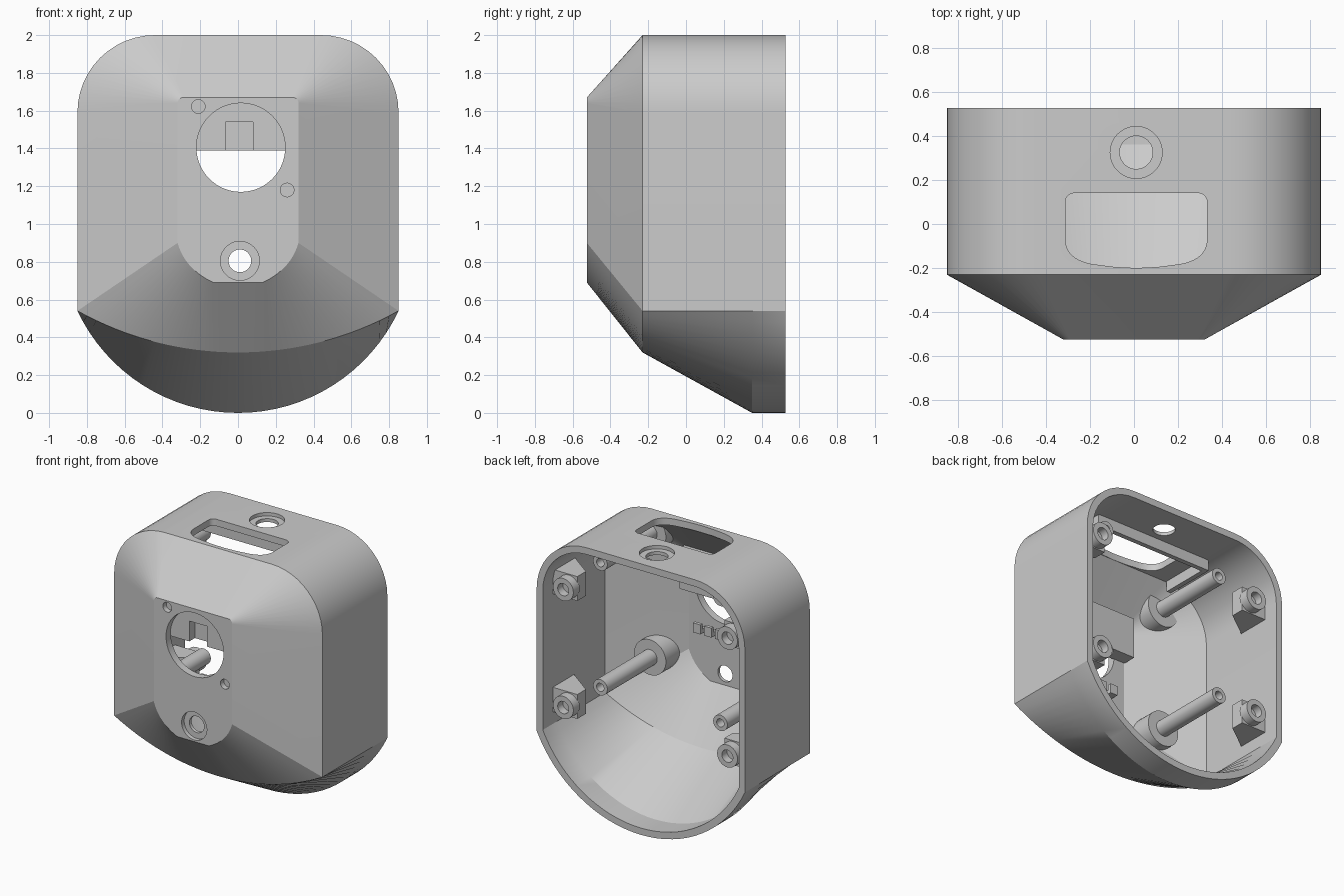
import bpy, bmesh, math
from mathutils import Vector
from mathutils.bvhtree import BVHTree

if "Cube" in bpy.data.objects:
    bpy.data.objects.remove(bpy.data.objects["Cube"])


def loft(name, rings, angle=30):
    """Closed solid skinned through rings that share a point count."""
    bm = bmesh.new()
    loops = [[bm.verts.new(p) for p in r] for r in rings]
    n = len(loops[0])
    for a, b in zip(loops, loops[1:]):
        for i in range(n):
            j = (i + 1) % n
            bm.faces.new((a[i], a[j], b[j], b[i]))
    bm.faces.new(loops[0])
    bm.faces.new(loops[-1])
    bmesh.ops.recalc_face_normals(bm, faces=bm.faces)
    me = bpy.data.meshes.new(name)
    bm.to_mesh(me)
    bm.free()
    me.shade_smooth()
    me.set_sharp_from_angle(angle=math.radians(angle))
    ob = bpy.data.objects.new(name, me)
    bpy.context.collection.objects.link(ob)
    return ob


def box(name, x0, x1, y0, y1, z0, z1):
    rect = [(x0, y0), (x1, y0), (x1, y1), (x0, y1)]
    return loft(name, [[(x, y, z) for x, y in rect] for z in (z0, z1)])


def circle_y(x, z, r, y, n=40):
    return [(x + r * math.cos(2 * math.pi * i / n), y, z + r * math.sin(2 * math.pi * i / n)) for i in range(n)]


def circle_z(x, y, r, z, n=40):
    return [(x + r * math.cos(2 * math.pi * i / n), y + r * math.sin(2 * math.pi * i / n), z) for i in range(n)]


def bezier(a, b, c, n):
    a, b, c = Vector(a), Vector(b), Vector(c)
    return [tuple(a * (1 - t) ** 2 + b * 2 * t * (1 - t) + c * t * t) for t in (i / n for i in range(n + 1))]


def corner(w, top, r):
    return [(w - r + r * math.sin(a), top - r + r * math.cos(a)) for a in (i * math.pi / 24 for i in range(13))]


def mirrored(half):
    """Half outline ending on the centre line, completed on the other side."""
    return half + [(-x, z) for x, z in reversed(half[:-1])]


def body_ring(y, w, top, r, zside, zbot):
    h = zside - zbot
    R = (w * w + h * h) / (2 * h)
    a0 = math.asin(w / R)
    arc = [(R * math.sin(a0 * (1 - i / 16)), zbot + R - R * math.cos(a0 * (1 - i / 16))) for i in range(17)]
    return [(x, y, z) for x, z in mirrored(corner(w, top, r) + arc)]


def front_ring(y, w, top, zside, zbot):
    arc = bezier((w, zside), (w - .04, zbot + .07), (.13, zbot), 14) + [(.065, zbot), (0, zbot)]
    return [(x, y, z) for x, z in mirrored(corner(w, top, .03) + arc)]


def cut(target, *cutters):
    for c in cutters:
        m = target.modifiers.new("cut", 'BOOLEAN')
        m.operation, m.solver, m.object = 'DIFFERENCE', 'EXACT', c
        bpy.context.view_layer.objects.active = target
        bpy.ops.object.modifier_apply(modifier=m.name)
        bpy.data.objects.remove(c)
    target.data.set_sharp_from_angle(angle=math.radians(22))


# Hollow housing: outside front to back, then inside back to front
shell = loft("housing", [
    front_ring(-.525, .32, 1.67, .90, .69),
    body_ring(-.23, .85, 2.0, .41, .54, .32),
    body_ring(.35, .85, 2.0, .41, .54, 0),
    body_ring(.527, .85, 2.0, .41, .54, 0),
    body_ring(.527, .80, 1.95, .36, .56, .05),
    body_ring(.36, .80, 1.95, .36, .56, .05),
    body_ring(-.20, .80, 1.95, .36, .56, .36),
    front_ring(-.47, .305, 1.64, .91, .72)], 22)
bm = bmesh.new()
bm.from_mesh(shell.data)
inside = BVHTree.FromBMesh(bm)
bm.free()

# Top window outline with rounder front corners
half = corner(.322, .14, .04) + bezier((.322, -.07), (.32, -.16), (.2, -.182), 10) + [(.1, -.195), (0, -.2)]
window = [(x + .01, y) for x, y in mirrored(half)]


def hole_y(x, z, r, y0, y1):
    return loft("cutter", [circle_y(x, z, r, y, 64) for y in (y0, y1)])


def hole_z(x, y, r, z0, z1):
    return loft("cutter", [circle_z(x, y, r, z, 48) for z in (z0, z1)])


# Front openings, screw recesses, top window and top screw hole
cut(shell,
    hole_y(.015, 1.405, .235, -.6, -.4),
    hole_y(-.21, 1.622, .036, -.6, -.485),
    hole_y(.26, 1.18, .036, -.6, -.485),
    hole_y(.01, .805, .103, -.6, -.495),
    hole_y(.01, .805, .06, -.6, -.4),
    hole_z(.01, .325, .118, 1.975, 2.1),
    hole_z(.01, .325, .075, 1.85, 2.1),
    loft("cutter", [[(x, y, z) for x, y in window] for z in (1.9, 2.1)]))

# Notched block behind the upper half of the round opening
block = box("sensor_block", -.312, .312, -.475, -.37, 1.39, 1.69)
cut(block, box("cutter", -.065, .08, -.6, -.41, 1.3, 1.54))

# Small clips under the round opening
for i, x in enumerate((-.17, -.08, .02, .11, .2)):
    box(f"clip_{i}", x - .03, x + .03, -.475, -.41, 1.075, 1.105)
    box(f"clip_lip_{i}", x - .03, x + .03, -.435, -.41, 1.10, 1.145)

# Frame of ribs around the window, under the ceiling
box("window_rib_back", -.48, .48, .17, .205, 1.87, 1.96)
for s in (-1, 1):
    box("window_rib_side", s * .48, s * .445, -.19, .19, 1.87, 1.96)

for s in (-1, 1):
    # Long standoffs rising from bosses on the sloped front wall
    for z in (.87, 1.79):
        face = -.28
        base = []
        for x, y, cz in circle_y(s * .49, z, .13, 0):
            hit = inside.ray_cast(Vector((x, 0, cz)), Vector((0, -1, 0)))[0]
            depth = hit.y - .012 if hit else face
            base.append((x, min(depth, face - .002), cz))
        rings = [(.13, face), (.058, face), (.058, .3), (.03, .3), (.03, .18)]
        loft("standoff", [base] + [circle_y(s * .49, z, r, y) for r, y in rings])
    # Short screw posts on tapered side brackets
    for z in (.74, 1.61):
        prof = [(.83, .41), (.60, .41), (.60, .31), (.83, .14)]
        loft("side_bracket", [[(s * x, y, h) for x, y in prof] for h in (z - .09, z + .09)])
        rings = [(.083, .40), (.083, .475), (.045, .475), (.045, .415)]
        loft("screw_post", [circle_y(s * .67, z, r, y) for r, y in rings])
